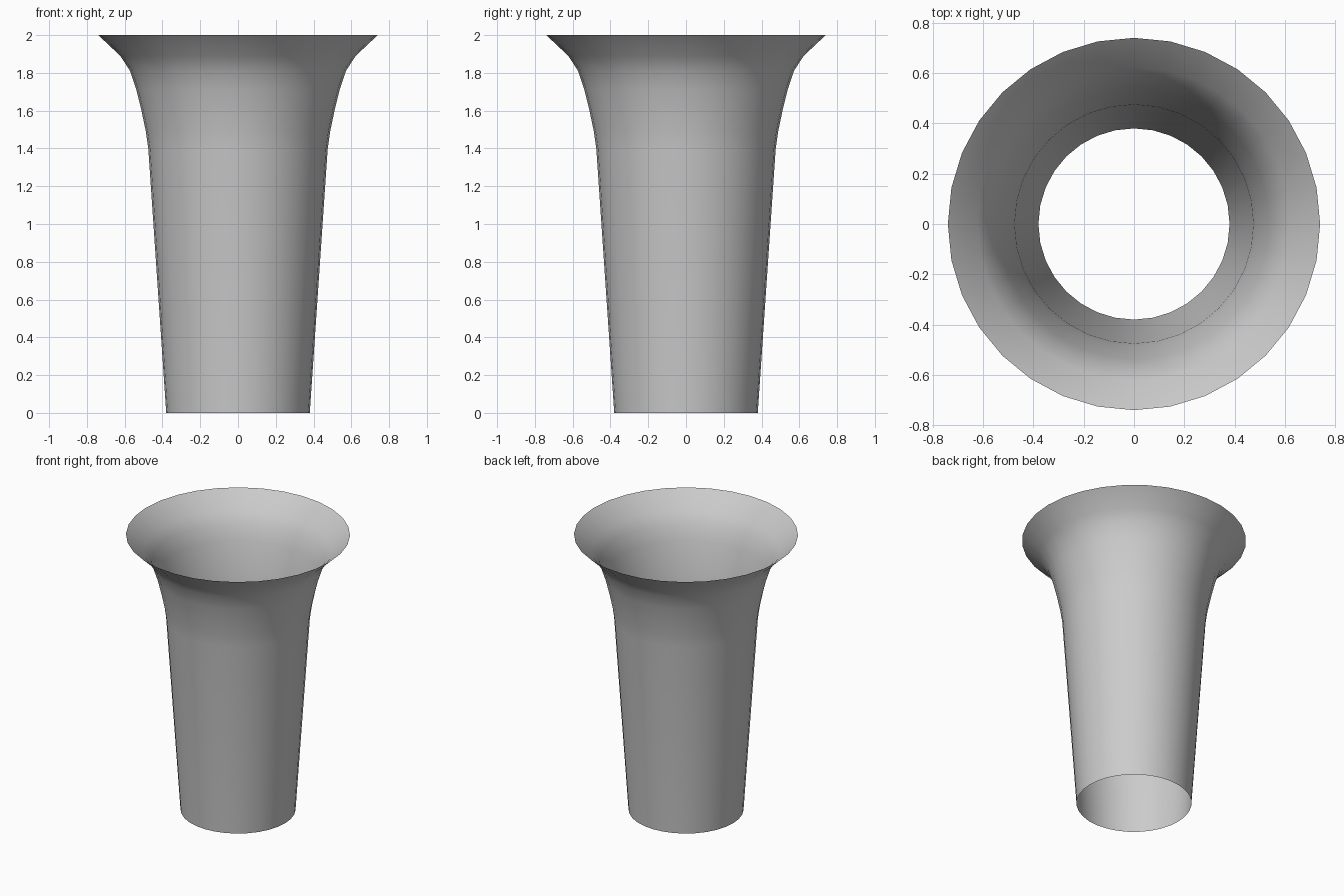
import bpy, bmesh
from math import cos, sin, tau

if "Cube" in bpy.data.objects:
    bpy.data.objects.remove(bpy.data.objects["Cube"])

SIDES = 32

# (radius, height) profile of the open flared shell
profile = [(0.38, 0.0), (0.475, 1.4), (0.488, 1.49), (0.511, 1.6),
           (0.538, 1.71), (0.571, 1.81), (0.623, 1.89), (0.74, 2.0)]


def lathe(name, points):
    bm = bmesh.new()
    rings = [[bm.verts.new((r * cos(tau * i / SIDES), r * sin(tau * i / SIDES), z))
              for i in range(SIDES)] for r, z in points]
    for low, high in zip(rings, rings[1:]):
        for i in range(SIDES):
            j = (i + 1) % SIDES
            bm.faces.new((low[i], low[j], high[j], high[i])).smooth = True
    mesh = bpy.data.meshes.new(name)
    bm.to_mesh(mesh)
    bm.free()
    obj = bpy.data.objects.new(name, mesh)
    bpy.context.collection.objects.link(obj)
    return obj


# Single-walled vase, open at both ends
lathe("flared_vase", profile)
